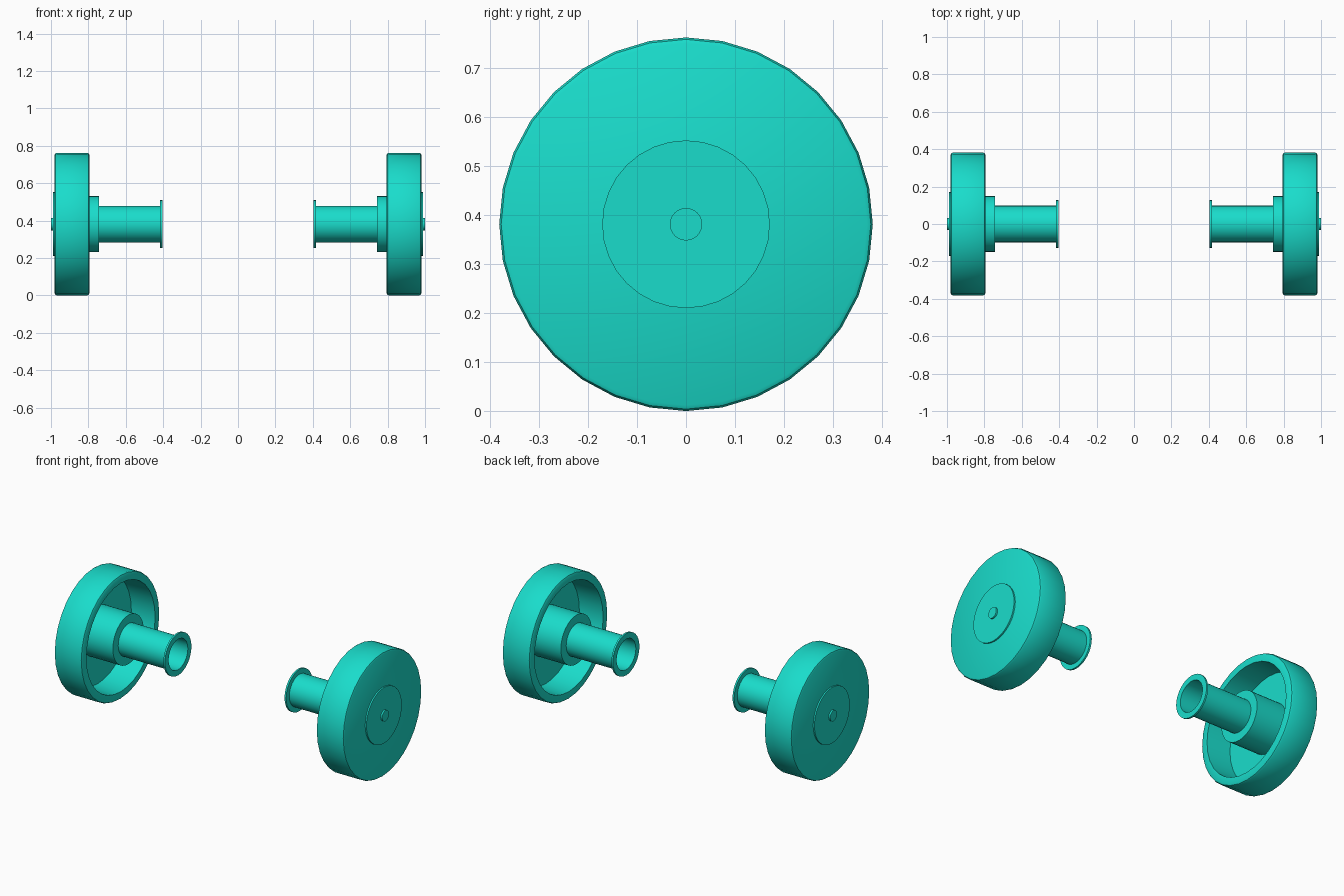
import bpy, bmesh, math

if "Cube" in bpy.data.objects:
    bpy.data.objects.remove(bpy.data.objects["Cube"])

SIDES = 32
R = 0.381            # wheel radius, also axle height

mat = bpy.data.materials.new("turquoise")
mat.diffuse_color = (0.01, 0.72, 0.6, 1)
mat.use_nodes = True
mat.node_tree.nodes["Principled BSDF"].inputs["Base Color"].default_value = mat.diffuse_color


def lathe(name, profile, side, closed=False):
    """Spin (x, radius) points around the x axis at wheel height."""
    bm = bmesh.new()
    rings = []
    for x, r in profile:
        if r == 0:
            rings.append([bm.verts.new((side * x, 0, R))] * SIDES)
        else:
            rings.append([bm.verts.new((side * x,
                                        r * math.sin(2 * math.pi * i / SIDES),
                                        R + r * math.cos(2 * math.pi * i / SIDES)))
                          for i in range(SIDES)])
    pairs = list(zip(rings, rings[1:]))
    if closed:
        pairs.append((rings[-1], rings[0]))
    for a, b in pairs:
        for i in range(SIDES):
            j = (i + 1) % SIDES
            bm.faces.new(list(dict.fromkeys((a[i], a[j], b[j], b[i]))))
    bmesh.ops.recalc_face_normals(bm, faces=bm.faces)
    me = bpy.data.meshes.new(name)
    bm.to_mesh(me)
    bm.free()
    me.materials.append(mat)
    ob = bpy.data.objects.new(name, me)
    bpy.context.collection.objects.link(ob)
    bpy.ops.object.select_all(action='DESELECT')
    ob.select_set(True)
    bpy.context.view_layer.objects.active = ob
    bpy.ops.object.shade_smooth_by_angle(angle=math.radians(35))


for label, s in (("left", -1), ("right", 1)):
    # cup-shaped wheel with softened rim, open on the inner side
    lathe(label + "_wheel", [(0.981, 0), (0.981, R - 0.012), (0.977, R - 0.004),
                             (0.969, R), (0.806, R), (0.798, R - 0.004),
                             (0.794, R - 0.012), (0.794, 0.332), (0.95, 0.325),
                             (0.95, 0)], s)
    # raised outer cap and centre pin
    lathe(label + "_hub_cap", [(0.975, 0), (0.975, 0.171), (0.99, 0.171), (0.99, 0)], s)
    lathe(label + "_pin", [(0.985, 0), (0.985, 0.033), (1.0, 0.033), (1.0, 0)], s)
    # inner boss
    lathe(label + "_boss", [(0.952, 0.095), (0.952, 0.15), (0.743, 0.15), (0.743, 0.095)],
          s, closed=True)
    # hollow axle with end flange
    lathe(label + "_axle", [(0.948, 0.098), (0.416, 0.098), (0.416, 0.128),
                            (0.405, 0.128), (0.405, 0.093), (0.948, 0.093)],
          s, closed=True)
